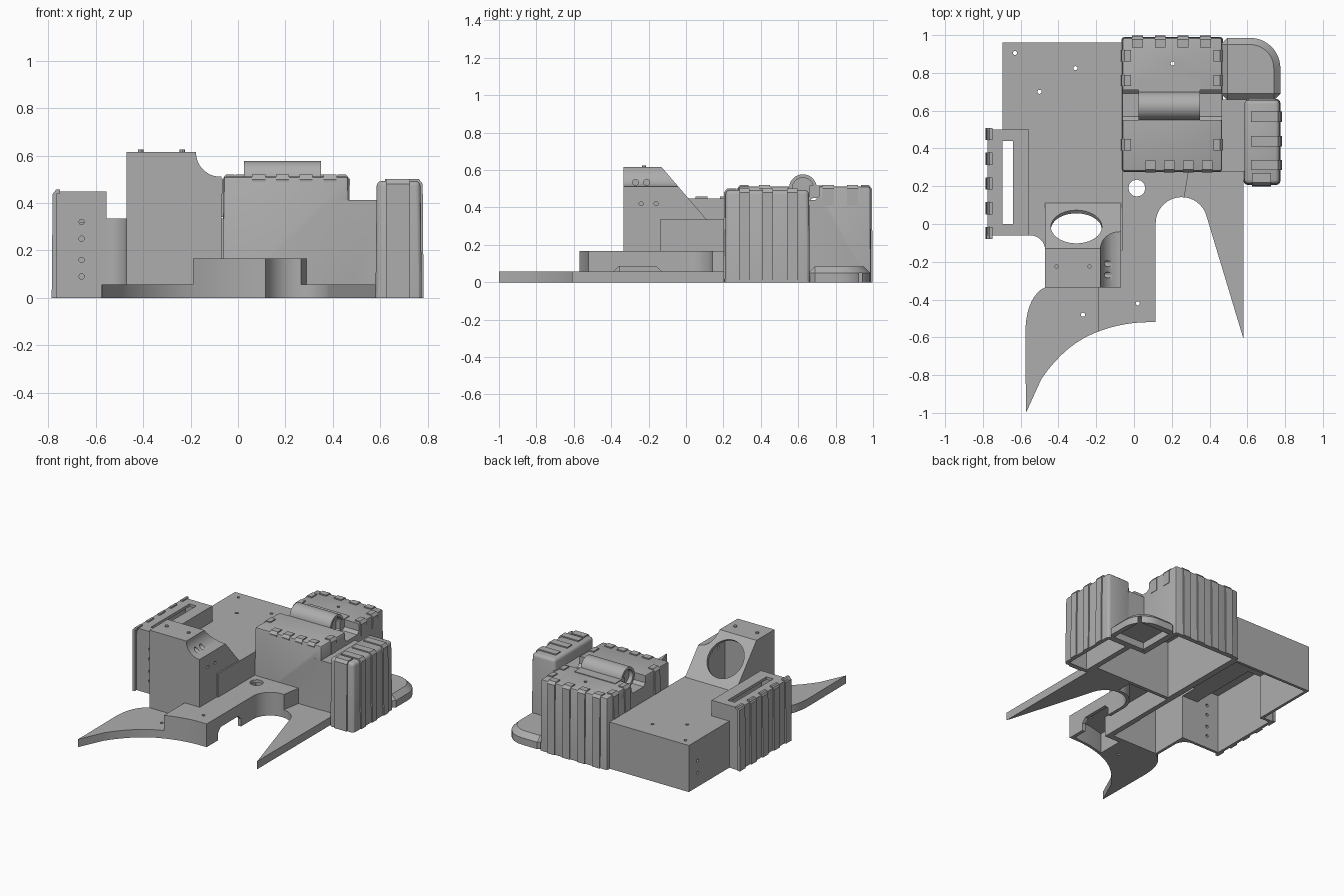
import bpy, bmesh
from math import sin, cos, pi, radians
from mathutils import Matrix, Vector

cube = bpy.data.objects.get("Cube")
if cube:
    bpy.data.objects.remove(cube)

GREY = (0.42, 0.42, 0.42, 1)
grey = bpy.data.materials.new("plain grey")
grey.use_nodes = True
grey.diffuse_color = GREY
grey.node_tree.nodes["Principled BSDF"].inputs["Base Color"].default_value = GREY

WALL = 0.02


def finish(name, bm):
    bmesh.ops.recalc_face_normals(bm, faces=bm.faces)
    mesh = bpy.data.meshes.new(name)
    bm.to_mesh(mesh)
    bm.free()
    mesh.materials.append(grey)
    obj = bpy.data.objects.new(name, mesh)
    bpy.context.collection.objects.link(obj)
    return obj


def prism(name, pts, lo, hi, axis="z", bevel=0, segments=1, taper=0):
    """Extrude an outline along an axis; bevel all but the base, lean sides in by taper."""
    place = {"x": lambda u, v, w: (w, u, v),
             "y": lambda u, v, w: (u, w, v),
             "z": lambda u, v, w: (u, v, w)}[axis]
    bm = bmesh.new()
    face = bm.faces.new([bm.verts.new(place(u, v, lo)) for u, v in pts])
    shift = Vector(place(0, 0, hi - lo))
    top = bmesh.ops.extrude_face_region(bm, geom=[face])["geom"]
    top = [v for v in top if isinstance(v, bmesh.types.BMVert)]
    mid = sum((v.co for v in top), Vector()) / len(top)
    for v in top:
        for i in (0, 1):
            if taper:
                v.co[i] -= taper if v.co[i] > mid[i] else -taper
        v.co += shift
    if bevel:
        bmesh.ops.recalc_face_normals(bm, faces=bm.faces)
        edges = [e for e in bm.edges if max(v.co.z for v in e.verts) > hi - 0.001
                 and e.calc_face_angle(0) > 0.6]
        bmesh.ops.bevel(bm, geom=edges, offset=bevel, segments=segments,
                        affect="EDGES", profile=0.5)
    return finish(name, bm)


def box(name, x0, x1, y0, y1, z0, z1, **kw):
    return prism(name, [(x0, y0), (x1, y0), (x1, y1), (x0, y1)], z0, z1, **kw)


def rod(name, at, radius, length, turn=(0, "X"), sides=32):
    bm = bmesh.new()
    m = Matrix.Translation(at) @ Matrix.Rotation(radians(turn[0]), 4, turn[1])
    bmesh.ops.create_cone(bm, cap_ends=True, segments=sides, radius1=radius,
                          radius2=radius, depth=length, matrix=m)
    return finish(name, bm)


def combine(obj, other, op="DIFFERENCE"):
    mod = obj.modifiers.new("combine", "BOOLEAN")
    mod.object, mod.operation, mod.solver = other, op, "EXACT"
    bpy.context.view_layer.objects.active = obj
    bpy.ops.object.modifier_apply(modifier=mod.name)
    bpy.data.objects.remove(other)


def drill(obj, points, axis, radius=0.011, length=0.08):
    turn = {"x": (90, "Y"), "y": (90, "X"), "z": (0, "X")}[axis]
    for p in points:
        combine(obj, rod("drill", p, radius, length, turn, 12))


def arc(cx, cy, r, a0, a1, n=12):
    return [(cx + r * cos(radians(a0 + (a1 - a0) * i / n)),
             cy + r * sin(radians(a0 + (a1 - a0) * i / n))) for i in range(n + 1)]


def curve(p, q, r, n=8):
    """Quadratic curve from p to r steered by q."""
    return [tuple((1 - t) ** 2 * a + 2 * t * (1 - t) * b + t * t * c
                  for a, b, c in zip(p, q, r)) for t in [i / n for i in range(n + 1)]]


# Housing: low rear slab, tall sloped post and side plate in one hollow shell
slab = [(-0.695, 0.96), (-0.695, -0.06)] + arc(-0.55, -0.14, 0.08, 90, 0, 8) \
    + [(-0.06, -0.14), (-0.06, 0.96)]
housing = prism("housing", slab, 0, 0.335)
post = [(-0.335, 0), (-0.335, 0.615), (-0.13, 0.615), (0.11, 0.335), (0.11, 0)]
combine(housing, prism("post", post, -0.47, -0.07, "x"), "UNION")
combine(housing, box("side_plate", -0.775, -0.555, -0.06, 0.5, 0, 0.448), "UNION")
combine(housing, rod("scoop", (-0.075, -0.2, 0.613), 0.102, 0.6, (90, "X"), 48))

hollow = [(-0.315, -0.1), (-0.315, 0.595), (-0.14, 0.595), (0.085, 0.33), (0.085, -0.1)]
post_hollow = prism("post_hollow", hollow, -0.45, -0.09, "x")
combine(post_hollow, rod("scoop", (-0.075, -0.2, 0.613), 0.125, 0.8, (90, "X"), 48))
combine(housing, post_hollow)
combine(housing, box("slab_hollow", -0.675, -0.085, -0.04, 0.94, -0.1, 0.315))
combine(housing, box("plate_hollow", -0.755, -0.575, -0.04, 0.48, -0.1, 0.428))
combine(housing, box("slot", -0.695, -0.64, 0, 0.44, 0.2, 0.6))
combine(housing, rod("round_window", (-0.305, -0.015, 0.48), 0.135, 0.22, (-49.4, "X"), 48))
drill(housing, [(-0.63, 0.905, 0.33), (-0.31, 0.825, 0.33), (-0.5, 0.7, 0.33)], "z")
drill(housing, [(-0.66, -0.06, z) for z in (0.09, 0.16, 0.25, 0.32)], "y")
drill(housing, [(-0.695, 0.86, z) for z in (0.1, 0.19)]
      + [(-0.07, y, 0.42) for y in (-0.24, -0.16)], "x")
drill(housing, [(-0.15, y, 0.535) for y in (-0.27, -0.21)], "x", 0.016)
for x in (-0.41, -0.235):
    rod("post_stud", (x, -0.225, 0.615), 0.011, 0.02, sides=12)

# Deck: raised hollow centre with a curved claw and a straight spike beside it
front_curve = curve((-0.19, -0.57), (-0.05, -0.515), (0.115, -0.52))
raised = [(-0.07, 0.285), (-0.07, -0.335), (-0.19, -0.335)] + front_curve \
    + arc(0.252, 0.005, 0.137, 180, 84) + [(0.29, 0.285)]
deck = prism("raised_deck", raised, 0, 0.167)
under = [(-0.05, 0.3), (-0.05, -0.355), (-0.17, -0.355), (-0.17, -0.54), (-0.05, -0.51),
         (0.09, -0.495)] + arc(0.252, 0.005, 0.16, 180, 84) + [(0.272, 0.3)]
combine(deck, prism("deck_hollow", under, -0.1, 0.145))
notch = [(-0.39, -0.1), (-0.39, 0.055), (-0.36, 0.085), (-0.16, 0.085), (-0.13, 0.055), (-0.13, -0.1)]
combine(deck, prism("notch", notch, 0.05, 0.2, "x"))
drill(deck, [(0.015, 0.19, 0.16)], "z", 0.045)
drill(deck, [(0.02, -0.42, 0.16)], "z")

claw = [(-0.19, -0.335), (-0.47, -0.335)] + curve((-0.49, -0.345), (-0.575, -0.41), (-0.575, -0.58)) \
    + [(-0.572, -1)] + curve((-0.49, -0.82), (-0.36, -0.63), (-0.19, -0.57))
claw = prism("claw", claw, 0, 0.057)
drill(claw, [(-0.27, -0.48, 0.03)], "z")

spike = [(0.29, 0.285)] + arc(0.252, 0.005, 0.137, 84, 15) + [(0.58, -0.61), (0.58, 0.285)]
prism("spike", spike, 0, 0.057)

# Main block with a step toward the pod and a cross groove for the roller
block = box("main_block", -0.065, 0.47, 0.275, 0.99, 0, 0.512, bevel=0.012, segments=2, taper=0.004)
combine(block, box("step", 0.4, 0.6, 0.278, 0.66, 0, 0.413), "UNION")
groove = [(0.55, 0.6), (0.55, 0.46), (0.57, 0.44), (0.69, 0.44), (0.71, 0.46), (0.71, 0.6)]
combine(block, prism("groove", groove, -0.2, 0.7, "x"))
combine(block, box("block_hollow", -0.04, 0.445, 0.3, 0.96, -0.1, 0.415))
combine(block, box("step_hollow", 0.43, 0.565, 0.3, 0.64, -0.1, 0.39))
drill(block, [(0.205, 0.85, 0.5)], "z", length=0.3)

roller = rod("roller", (0.187, 0.625, 0.503), 0.074, 0.325, (90, "Y"), 40)
for x in (0.025, 0.35):
    combine(roller, rod("bore", (x, 0.625, 0.503), 0.056, 0.06, (90, "Y"), 40))
box("roller_tab", 0.025, 0.35, 0.66, 0.77, 0.45, 0.517)

# Side pod
pod = box("side_pod", 0.58, 0.775, 0.207, 0.662, 0, 0.493, bevel=0.022, segments=3, taper=0.005)
combine(pod, box("pod_hollow", 0.603, 0.75, 0.235, 0.635, -0.1, 0.46))

# Rear corner fender with a chamfered rim
fender = [(0.46, 0.655), (0.775, 0.655)] + arc(0.615, 0.825, 0.16, 0, 90) + [(0.46, 0.985)]
fender = prism("corner_fender", fender, 0, 0.085, bevel=0.035)
combine(fender, box("fender_hollow", 0.49, 0.74, 0.68, 0.94, -0.1, 0.05))


# Straps that fold over a top edge and run down the wall
def strap(name, axis, a, b, inner, edge, top, base=0.0, lean=0.008):
    s = 1 if edge > inner else -1
    path = [(inner, top - 0.01), (inner, top + 0.008), (edge - s * 0.012, top + 0.008),
            (edge + s * 0.004, top - 0.012), (edge + s * lean, base),
            (edge - s * 0.012, base), (edge - s * 0.014, top - 0.01)]
    prism(name, path, a, b, axis)


for i in range(4):
    x = -0.01 + 0.12 * i
    strap("rear_strap", "x", x, x + 0.058, 0.935, 0.99, 0.512)
    x = 0.06 + 0.1 * i
    strap("front_strap", "x", x, x + 0.055, 0.335, 0.277, 0.512, 0.49, 0.002)
for y in (0.39, 0.73, 0.86):
    strap("right_strap", "y", y, y + 0.06, -0.015, -0.063, 0.512, 0.34)
    strap("left_strap", "y", y, y + 0.06, 0.42, 0.468, 0.512, 0.41, 0.002)
for i in range(5):
    y = -0.08 + 0.131 * i
    strap("plate_strap", "y", y, y + 0.065, -0.75, -0.778, 0.45)
for y in (0.285, 0.41, 0.54):
    strap("pod_strap", "y", y, y + 0.055, 0.62, 0.775, 0.493)
strap("pod_front_strap", "x", 0.625, 0.725, 0.27, 0.207, 0.493)

# Smooth the curves, keep the corners crisp
bpy.ops.object.select_all(action="DESELECT")
for obj in bpy.context.collection.objects:
    if obj.type == "MESH":
        obj.select_set(True)
        bpy.context.view_layer.objects.active = obj
bpy.ops.object.shade_smooth_by_angle(angle=radians(30))
